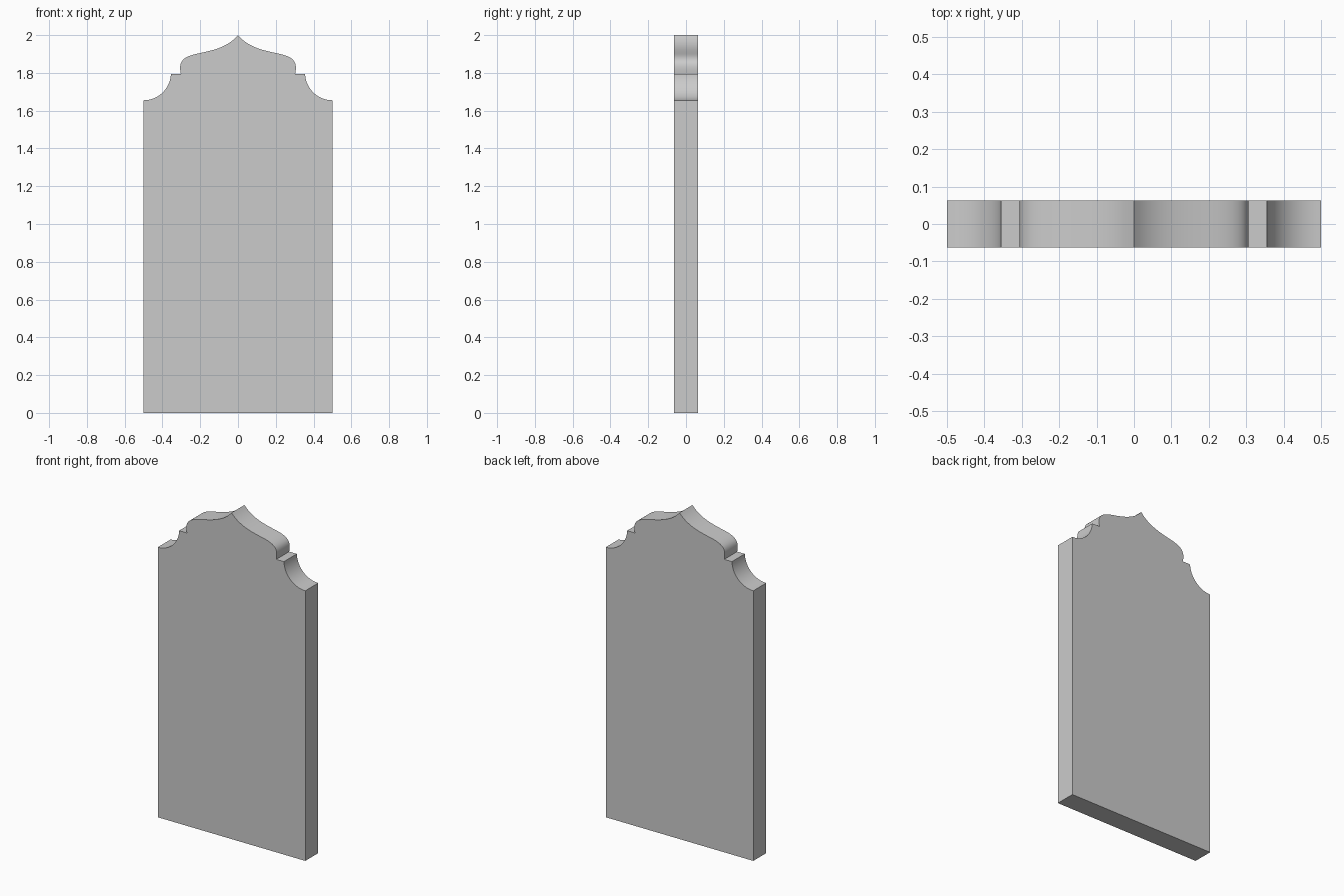
import bpy, bmesh, math
from mathutils import Vector
from mathutils.geometry import interpolate_bezier

if "Cube" in bpy.data.objects:
    bpy.data.objects.remove(bpy.data.objects["Cube"])

HALF_DEPTH = 0.0625


def bezier(a, b, c, d, n=14):
    return [(p.x, p.y) for p in interpolate_bezier(*[Vector(q) for q in (a, b, c, d)], n)]


# Right half of the outline, from base to peak
right = [(0.5, 0.0)]
# concave shoulder
for i in range(15):
    a = math.radians(270 - 84 * i / 14)
    right.append((0.5 + 0.145 * math.cos(a), 1.80 + 0.145 * math.sin(a)))
# small step
right += [(0.355, 1.795), (0.303, 1.795)]
# rounded lobe flowing into the pointed peak
right += bezier((0.303, 1.795), (0.312, 1.85), (0.31, 1.885), (0.20, 1.905))[1:]
right += bezier((0.20, 1.905), (0.12, 1.922), (0.05, 1.94), (0.0, 2.0))[1:]
outline = right + [(-x, z) for x, z in reversed(right[:-1])]

# Extrude the mirrored outline into a slab
bm = bmesh.new()
face = bm.faces.new([bm.verts.new((x, -HALF_DEPTH, z)) for x, z in outline])
ext = bmesh.ops.extrude_face_region(bm, geom=[face], use_keep_orig=True)
bmesh.ops.translate(bm, vec=(0, 2 * HALF_DEPTH, 0),
                    verts=[g for g in ext["geom"] if isinstance(g, bmesh.types.BMVert)])
bmesh.ops.recalc_face_normals(bm, faces=bm.faces)
mesh = bpy.data.meshes.new("headstone_slab")
bm.to_mesh(mesh)
bm.free()
slab = bpy.data.objects.new("headstone_slab", mesh)
bpy.context.collection.objects.link(slab)

# Smooth the curved top, keep the corners crisp
bpy.context.view_layer.objects.active = slab
slab.select_set(True)
bpy.ops.object.shade_smooth_by_angle(angle=math.radians(30))
